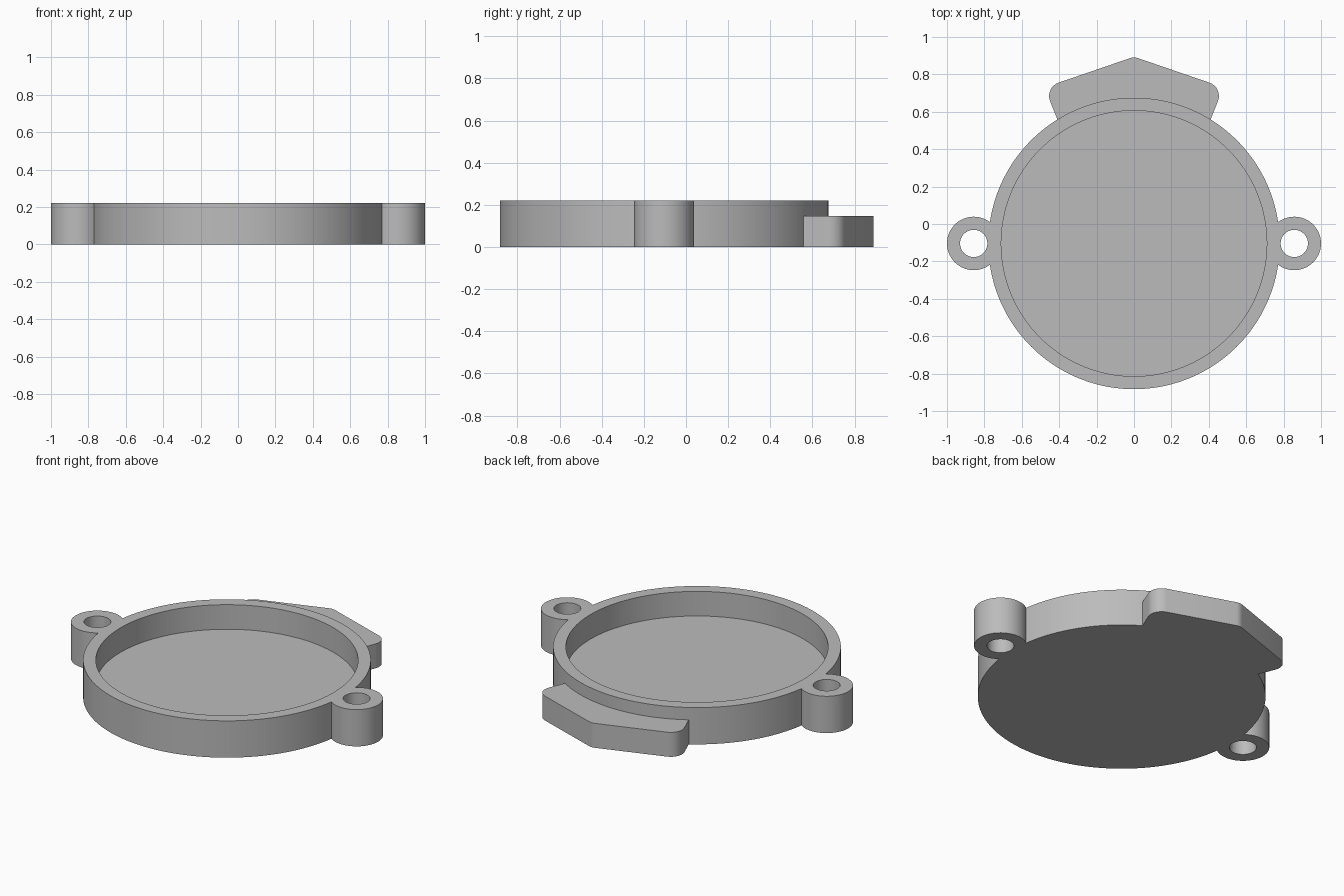
import bpy, bmesh
from math import sin, cos, atan2, acos, pi, radians
from mathutils import Vector

cube = bpy.data.objects.get("Cube")
if cube:
    bpy.data.objects.remove(cube)

# Main dimensions
CENTRE = Vector((0, -0.104))
R_OUT, R_IN = 0.779, 0.71
HEIGHT, FLOOR, TAB = 0.22, 0.073, 0.146
LUG_X, LUG_R, HOLE_R = 0.857, 0.143, 0.073

grey = bpy.data.materials.new("plain_grey")
grey.use_nodes = True
grey.diffuse_color = (0.5, 0.5, 0.5, 1)
grey.node_tree.nodes["Principled BSDF"].inputs["Base Color"].default_value = (0.5, 0.5, 0.5, 1)


def arc(centre, r, start, end, n):
    return [centre + r * Vector((cos(a), sin(a)))
            for a in (start + (end - start) * i / n for i in range(n + 1))]


def circle(centre, r, n):
    return arc(centre, r, 0, 2 * pi, n)[:-1]


def fillet(before, corner, after, r, n=8):
    """Round one corner of an outline with a tangent arc."""
    u, v = (before - corner).normalized(), (after - corner).normalized()
    half = u.angle(v) / 2
    centre = corner + (u + v).normalized() * r / sin(half)
    p, q = corner + u * r * cos(half) / sin(half), corner + v * r * cos(half) / sin(half)
    a = atan2(p.y - centre.y, p.x - centre.x)
    b = atan2(q.y - centre.y, q.x - centre.x)
    b = a + (b - a + pi) % (2 * pi) - pi
    return arc(centre, r, a, b, n)


def extrude(name, loops, height):
    """Fill flat outlines (inner loops become holes) and raise them from z = 0."""
    curve = bpy.data.curves.new(name, "CURVE")
    curve.dimensions = "2D"
    curve.fill_mode = "BOTH"
    curve.extrude = height / 2
    for loop in loops:
        spline = curve.splines.new("POLY")
        spline.points.add(len(loop) - 1)
        for point, co in zip(spline.points, loop):
            point.co = (co.x, co.y, 0, 1)
        spline.use_cyclic_u = True
    helper = bpy.data.objects.new(name + "_outline", curve)
    bpy.context.collection.objects.link(helper)
    graph = bpy.context.evaluated_depsgraph_get()
    mesh = bpy.data.meshes.new_from_object(helper.evaluated_get(graph))
    bpy.data.objects.remove(helper)
    bm = bmesh.new()
    bm.from_mesh(mesh)
    bmesh.ops.remove_doubles(bm, verts=bm.verts, dist=0.0001)
    bmesh.ops.recalc_face_normals(bm, faces=bm.faces)
    bmesh.ops.translate(bm, verts=bm.verts, vec=(0, 0, height / 2))
    bm.to_mesh(mesh)
    bm.free()
    mesh.name = name
    mesh.materials.clear()
    mesh.materials.append(grey)
    obj = bpy.data.objects.new(name, mesh)
    bpy.context.collection.objects.link(obj)
    bpy.ops.object.select_all(action="DESELECT")
    obj.select_set(True)
    bpy.context.view_layer.objects.active = obj
    bpy.ops.object.shade_smooth_by_angle(angle=radians(30))
    return obj


# Rim wall with the two screw lugs merged into its outline
cut_x = (LUG_X**2 + R_OUT**2 - LUG_R**2) / (2 * LUG_X)
cup_a = acos(cut_x / R_OUT)
lug_a = acos((cut_x - LUG_X) / LUG_R)
outline, holes = [], []
for turn, side in ((0, 1), (pi, -1)):
    lug = CENTRE + Vector((side * LUG_X, 0))
    outline += arc(lug, LUG_R, turn - lug_a, turn + lug_a, 40)
    outline += arc(CENTRE, R_OUT, turn + cup_a, turn + pi - cup_a, 80)[1:-1]
    holes.append(circle(lug, HOLE_R, 40))
extrude("rim_with_lugs", [outline, circle(CENTRE, R_IN, 160)] + holes, HEIGHT)

# Floor of the dish
extrude("dish_floor", [circle(CENTRE, R_IN, 160)], FLOOR)

# Pointed tab at the back, hugging the rim
tip, shoulder, foot = Vector((0, 0.894)), Vector((0.478, 0.73)), Vector((0.406, 0.55))
mirror = lambda p: Vector((-p.x, p.y))
right = fillet(foot, shoulder, tip, 0.075)
top = fillet(shoulder, tip, mirror(shoulder), 0.06)
left = [mirror(p) for p in reversed(right)]
foot_a = atan2(foot.y - CENTRE.y, foot.x)
inner = arc(CENTRE, (foot - CENTRE).length, pi - foot_a, foot_a, 40)
extrude("back_tab", [right + top + left + inner], TAB)
